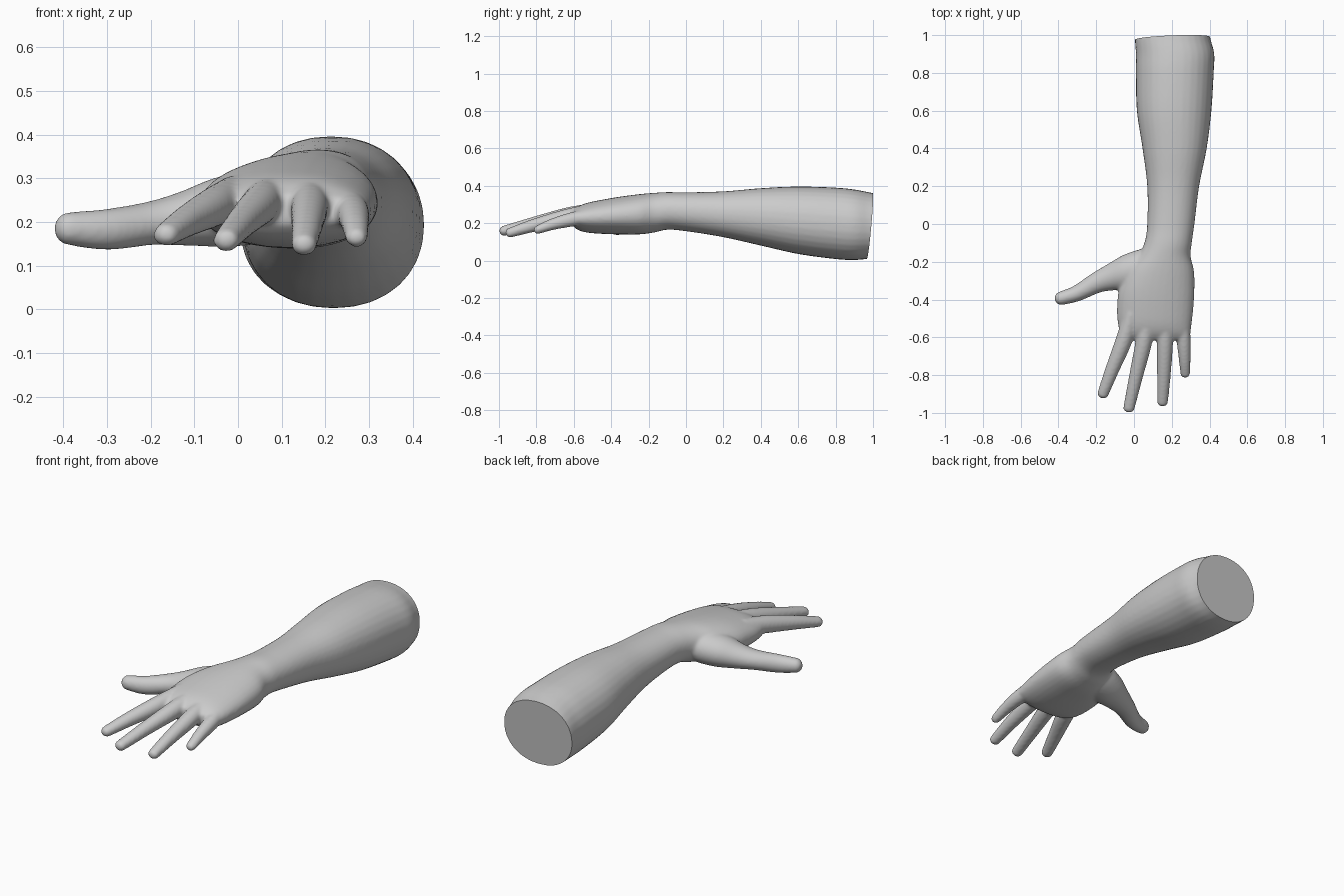
import bpy, bmesh, math
from mathutils import Vector

if "Cube" in bpy.data.objects:
    bpy.data.objects.remove(bpy.data.objects["Cube"])

SEG = 32


def spline(rows, steps=6):
    """Catmull-Rom interpolation of rows of numbers."""
    out = []
    for i in range(len(rows) - 1):
        p0, p1 = rows[max(i - 1, 0)], rows[i]
        p2, p3 = rows[i + 1], rows[min(i + 2, len(rows) - 1)]
        for s in range(steps):
            t = s / steps
            out.append([0.5 * (2 * b + (c - a) * t + (2 * a - 5 * b + 4 * c - d) * t * t
                               + (3 * b - a - 3 * c + d) * t ** 3)
                        for a, b, c, d in zip(p0, p1, p2, p3)])
    out.append(list(rows[-1]))
    return out


def tube(bm, rows, power=2.0, upright=False):
    """Loft of rounded rings; each row is x, y, z, half width, half height."""
    rows = spline(rows)
    pts = [Vector(r[:3]) for r in rows]
    rings = []
    for i, r in enumerate(rows):
        t = (pts[min(i + 1, len(pts) - 1)] - pts[max(i - 1, 0)]).normalized()
        if upright:
            t = Vector((0, -1, 0))
        side = t.cross(Vector((0, 0, 1))).normalized()
        up = side.cross(t)
        ring = []
        for k in range(SEG):
            a = 2 * math.pi * k / SEG
            c, s = math.cos(a), math.sin(a)
            u = math.copysign(abs(c) ** (2 / power), c) * r[3]
            v = math.copysign(abs(s) ** (2 / power), s) * r[4]
            ring.append(bm.verts.new(pts[i] + side * u + up * v))
        rings.append(ring)
    for a, b in zip(rings, rings[1:]):
        for k in range(SEG):
            j = (k + 1) % SEG
            bm.faces.new((a[k], a[j], b[j], b[k]))
    bm.faces.new(rings[0])
    bm.faces.new(rings[-1])


def rounded(rows):
    """Add a rounded tip beyond the last row."""
    x, y, z, w, h = rows[-1]
    d = (Vector(rows[-1][:3]) - Vector(rows[-2][:3])).normalized()
    extra = []
    for f, g in ((0.5, 0.87), (0.85, 0.53), (1.0, 0.12)):
        p = Vector((x, y, z)) + d * w * f
        extra.append((*p, w * g, h * g))
    return rows + extra


bm = bmesh.new()

# Forearm, wrist and palm: y, x min, x max, z min, z max
sections = [
    (1.06, 0.01, 0.39, 0.02, 0.35), (0.98, 0.005, 0.405, 0.01, 0.365),
    (0.90, 0.01, 0.425, 0.003, 0.38), (0.80, 0.01, 0.422, 0.008, 0.39),
    (0.60, 0.015, 0.41, 0.035, 0.396), (0.40, 0.045, 0.385, 0.08, 0.387),
    (0.20, 0.07, 0.345, 0.125, 0.37), (0.00, 0.07, 0.32, 0.157, 0.365),
    (-0.10, 0.055, 0.306, 0.165, 0.366), (-0.17, 0.02, 0.30, 0.15, 0.362),
    (-0.25, -0.04, 0.318, 0.14, 0.355), (-0.35, -0.08, 0.32, 0.14, 0.342),
    (-0.45, -0.09, 0.314, 0.143, 0.325), (-0.53, -0.085, 0.305, 0.15, 0.308),
    (-0.58, -0.068, 0.298, 0.165, 0.288), (-0.615, -0.03, 0.28, 0.195, 0.26),
]
tube(bm, [((a + b) / 2, y, (c + d) / 2, (b - a) / 2, (d - c) / 2)
          for y, a, b, c, d in sections], 2.15, True)

# Four fingers: knuckle inside palm, base, middle joint, tip, size
fingers = [
    ((-0.01, -0.47, 0.262), (-0.055, -0.62, 0.235), (-0.115, -0.77, 0.203), (-0.163, -0.895, 0.172), 1.0),
    ((0.075, -0.47, 0.265), (0.053, -0.62, 0.242), (0.012, -0.80, 0.202), (-0.026, -0.97, 0.160), 1.0),
    ((0.165, -0.47, 0.262), (0.164, -0.62, 0.236), (0.158, -0.80, 0.192), (0.151, -0.938, 0.150), 0.98),
    ((0.248, -0.45, 0.250), (0.262, -0.60, 0.222), (0.268, -0.71, 0.195), (0.271, -0.79, 0.166), 0.86),
]
for knuckle, base, joint, tip, k in fingers:
    tube(bm, rounded([(*knuckle, 0.04 * k, 0.045 * k), (*base, 0.044 * k, 0.045 * k),
                      (*joint, 0.037 * k, 0.036 * k), (*tip, 0.03 * k, 0.027 * k)]))

# Thumb with its fleshy base
tube(bm, rounded([
    (0.10, -0.21, 0.245, 0.09, 0.08), (0.04, -0.235, 0.235, 0.10, 0.085),
    (-0.04, -0.26, 0.222, 0.095, 0.080), (-0.12, -0.282, 0.208, 0.072, 0.063),
    (-0.20, -0.312, 0.197, 0.055, 0.050), (-0.30, -0.366, 0.183, 0.043, 0.047),
    (-0.385, -0.393, 0.185, 0.036, 0.038)]))

bmesh.ops.recalc_face_normals(bm, faces=bm.faces[:])
source_mesh = bpy.data.meshes.new("arm_parts")
bm.to_mesh(source_mesh)
bm.free()

# Fuse the parts into one skin and soften the joins
source = bpy.data.objects.new("arm_parts", source_mesh)
bpy.context.collection.objects.link(source)
fuse = source.modifiers.new("fuse", 'REMESH')
fuse.mode = 'VOXEL'
fuse.voxel_size = 0.008
soften = source.modifiers.new("soften", 'SMOOTH')
soften.factor = 0.5
soften.iterations = 8
deps = bpy.context.evaluated_depsgraph_get()
skin = bpy.data.meshes.new_from_object(source.evaluated_get(deps))
skin.name = "forearm_and_hand"
bpy.data.objects.remove(source)

# Flat, slightly tilted cut at the elbow end
bm = bmesh.new()
bm.from_mesh(skin)
cut = bmesh.ops.bisect_plane(bm, geom=bm.verts[:] + bm.edges[:] + bm.faces[:],
                             plane_co=(0.2, 0.983, 0.19), plane_no=(-0.04, 1, -0.09),
                             clear_outer=True)
rim = [e for e in cut["geom_cut"] if isinstance(e, bmesh.types.BMEdge)]
bmesh.ops.contextual_create(bm, geom=rim)
bmesh.ops.recalc_face_normals(bm, faces=bm.faces[:])
bm.to_mesh(skin)
bm.free()

grey = bpy.data.materials.new("light_grey")
grey.diffuse_color = (0.6, 0.6, 0.6, 1)
grey.use_nodes = True
grey.node_tree.nodes["Principled BSDF"].inputs["Base Color"].default_value = grey.diffuse_color
skin.materials.clear()
skin.materials.append(grey)

arm = bpy.data.objects.new("forearm_and_hand", skin)
bpy.context.collection.objects.link(arm)
bpy.context.view_layer.objects.active = arm
arm.select_set(True)
bpy.ops.object.shade_smooth_by_angle(angle=math.radians(40))
